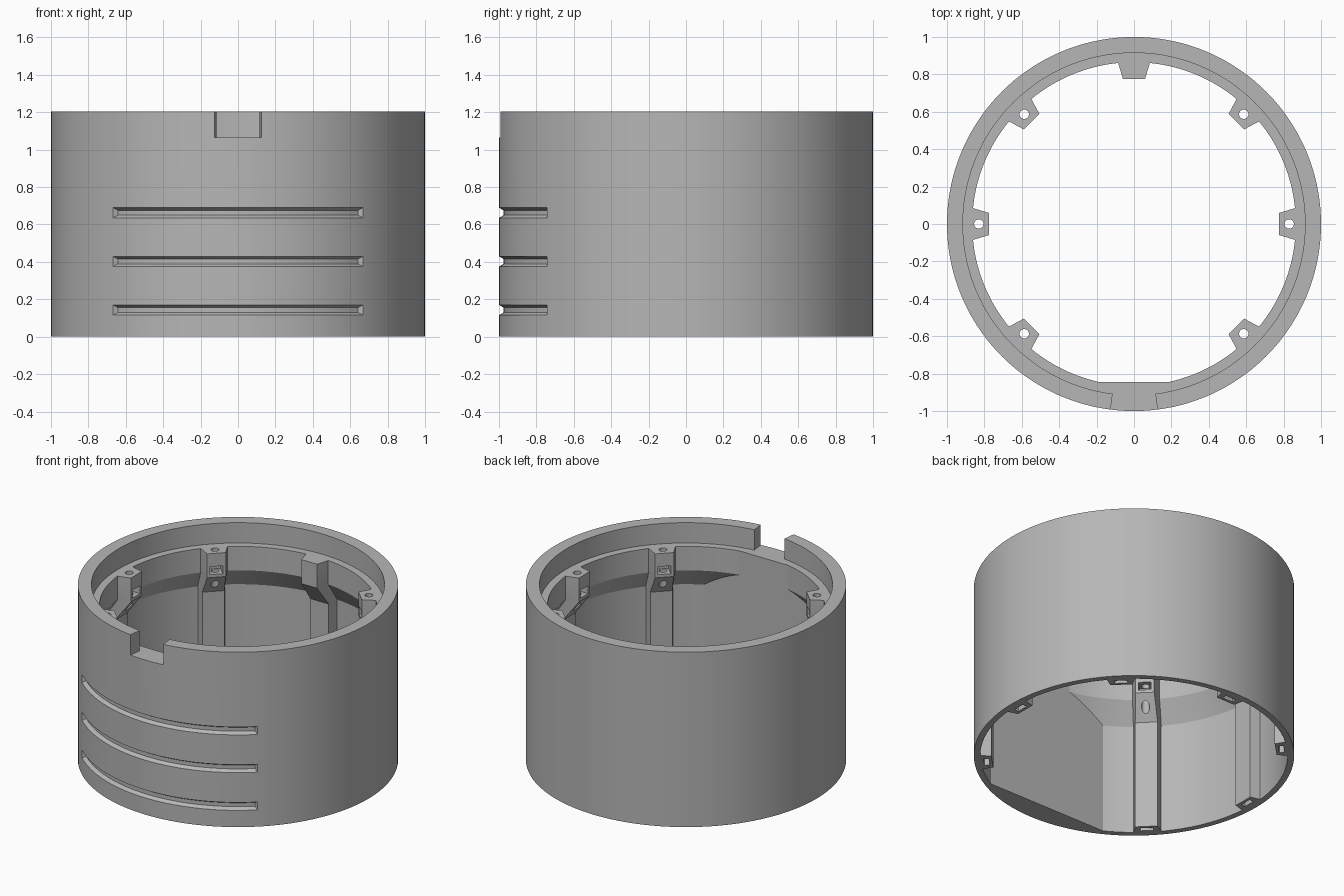
import bpy, bmesh
from math import sin, cos, asin, acos, pi, radians

old = bpy.data.objects.get("Cube")
if old:
    bpy.data.objects.remove(old, do_unlink=True)

grey = bpy.data.materials.new("plain_grey")
grey.use_nodes = True
GREY = (0.47, 0.47, 0.47, 1)
grey.diffuse_color = GREY
grey.node_tree.nodes["Principled BSDF"].inputs["Base Color"].default_value = GREY

LEDGE, TOP = 1.065, 1.205
FRONT = -pi / 2


def polar(r, a, z):
    return (r * cos(a), r * sin(a), z)


def finish(bm, name):
    bmesh.ops.recalc_face_normals(bm, faces=bm.faces)
    mesh = bpy.data.meshes.new(name)
    bm.to_mesh(mesh)
    bm.free()
    mesh.materials.append(grey)
    obj = bpy.data.objects.new(name, mesh)
    bpy.context.collection.objects.link(obj)
    return obj


def activate(obj):
    bpy.ops.object.select_all(action="DESELECT")
    obj.select_set(True)
    bpy.context.view_layer.objects.active = obj


def smooth(obj):
    activate(obj)
    bpy.ops.object.shade_smooth_by_angle(angle=radians(25))


def loft(sections, name):
    """Solid through closed cross-sections with equal point counts."""
    bm = bmesh.new()
    rings = [[bm.verts.new(p) for p in s] for s in sections]
    n = len(rings[0])
    for a, b in zip(rings, rings[1:]):
        for i in range(n):
            j = (i + 1) % n
            bm.faces.new((a[i], a[j], b[j], b[i]))
    bm.faces.new(rings[0])
    bm.faces.new(rings[-1])
    return finish(bm, name)


def box(x0, x1, half_y, z0, z1, name):
    return loft([[(x0, -half_y, z), (x1, -half_y, z), (x1, half_y, z), (x0, half_y, z)]
                 for z in (z0, z1)], name)


def cut(obj, cutter):
    cutter.hide_render = True
    mod = obj.modifiers.new("cut", "BOOLEAN")
    mod.operation = "DIFFERENCE"
    mod.solver = "EXACT"
    mod.object = cutter
    activate(obj)
    bpy.ops.object.modifier_apply(modifier=mod.name)
    bpy.data.objects.remove(cutter, do_unlink=True)


def housing():
    # Revolved wall section; the lip (points 3 and 4) is left out at the notch
    profile = [(0.96, 0), (1, 0), (1, LEDGE), (1, TOP), (0.915, TOP),
               (0.915, LEDGE), (0.865, LEDGE), (0.865, 0.9), (0.96, 0.76)]
    whole = list(range(len(profile)))
    lipless = [i for i in whole if i not in (3, 4)]
    half = asin(0.125)
    main, gap = 138, 6
    angles = [FRONT + half + (2 * pi - 2 * half) * i / main for i in range(main + 1)]
    angles += [FRONT - half + 2 * half * i / gap for i in range(1, gap)]
    bm = bmesh.new()
    cols = []
    for k, a in enumerate(angles):
        cols.append({i: bm.verts.new(polar(profile[i][0], a, profile[i][1]))
                     for i in (whole if k <= main else lipless)})
    for k in range(len(cols)):
        a, b = cols[k], cols[(k + 1) % len(cols)]
        loop = whole if k < main else lipless
        for i, j in zip(loop, loop[1:] + loop[:1]):
            bm.faces.new((a[i], a[j], b[j], b[i]))
    for end in (cols[0], cols[main]):
        bm.faces.new([end[i] for i in (2, 3, 4, 5)])
    return finish(bm, "housing_ring")


def groove_cutter(z):
    # Tapered groove following the outer wall
    sections = []
    steps = 48
    for i in range(steps + 1):
        t = 2 * i / steps - 1
        outer, inner = FRONT + t * radians(42.3), FRONT + t * radians(41.2)
        sections.append([polar(1.01, outer, z - 0.033), polar(0.975, inner, z - 0.013),
                         polar(0.975, inner, z + 0.013), polar(1.01, outer, z + 0.033)])
    return loft(sections, "groove_cutter")


def pillar(name, screw):
    # Sections: height, inner radius, inner half width, outer radius
    shape = [(0, 0.888, 0.07, 0.967), (0.75, 0.888, 0.07, 0.967),
             (0.9, 0.775, 0.059, 0.875), (LEDGE, 0.775, 0.059, 0.875)]
    obj = loft([[(r, -w, z), (R, -0.089, z), (R, 0.089, z), (r, w, z)]
                for z, r, w, R in shape], name)
    cut(obj, box(0.908, 0.94, 0.04, -0.1, 0.05, "foot_pocket"))
    if screw:
        cut(obj, box(0.7, 0.858, 0.04, 0.92, 0.975, "nut_slot"))
        circle = [(0.83 + 0.025 * cos(a), 0.025 * sin(a))
                  for a in (2 * pi * i / 24 for i in range(24))]
        cut(obj, loft([[(x, y, z) for x, y in circle] for z in (0.76, 1.2)], "screw_hole"))
    smooth(obj)
    return obj


# Main ring with three front grooves
ring = housing()
for z in (0.1425, 0.4025, 0.6625):
    cut(ring, groove_cutter(z))
smooth(ring)

# Flat thickened panel inside the front wall
R, chord = 0.967, 0.845
spread = acos(chord / R)
arc = [FRONT + spread * (i / 16 - 1) for i in range(33)]
panel = loft([[polar(R, a, z) for a in arc] for z in (0, 0.76)], "front_panel")
R2 = 0.88
spread2 = acos(chord / R2)
arc2 = [FRONT + spread2 * (i / 16 - 1) for i in range(33)]
upper = loft([[polar(R2, a, z) for a in arc2] for z in (0.9, LEDGE)], "front_panel_upper")
middle = loft([[polar(R, a, 0.76) for a in arc],
               [polar(R2, a, 0.9) for a in arc2]], "front_panel_middle")
for part in (panel, upper, middle):
    smooth(part)

# Screw pillars around the inside, plus a plain one at the back
first = pillar("screw_pillar", True)
for k, deg in enumerate((45, 135, 180, 225, 315)):
    copy = first.copy()
    copy.name = f"screw_pillar_{k + 2}"
    copy.rotation_euler.z = radians(deg)
    bpy.context.collection.objects.link(copy)
back = pillar("back_pillar", False)
back.rotation_euler.z = pi / 2
